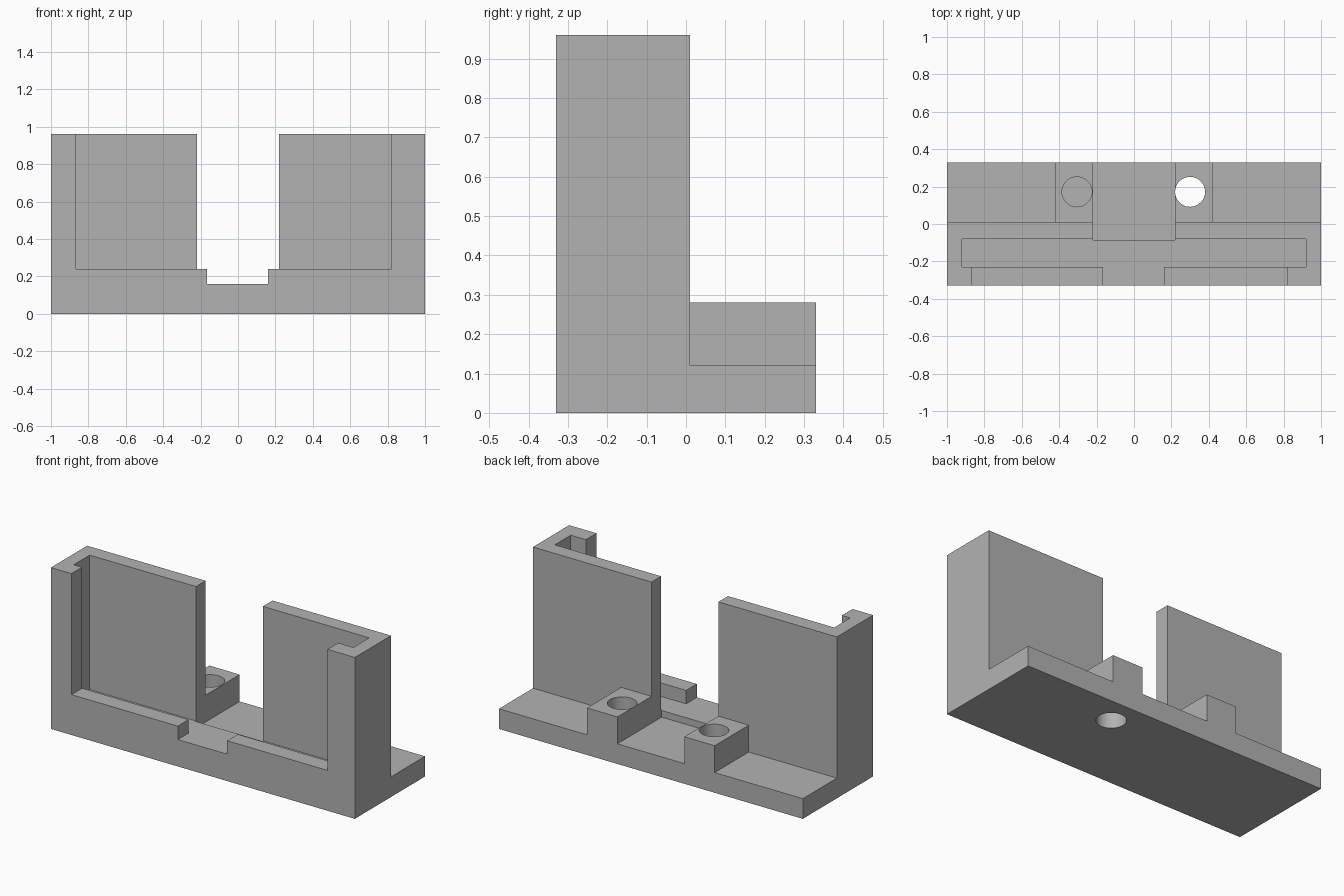
import bpy, bmesh

if "Cube" in bpy.data.objects:
    bpy.data.objects.remove(bpy.data.objects["Cube"], do_unlink=True)

grey = bpy.data.materials.new("plain grey")
grey.use_nodes = True
colour = (0.45, 0.45, 0.45, 1)
grey.diffuse_color = colour
grey.node_tree.nodes["Principled BSDF"].inputs["Base Color"].default_value = colour


def extrude_shape(name, points, direction):
    """Solid made by sweeping a closed outline along a direction."""
    bm = bmesh.new()
    face = bm.faces.new([bm.verts.new(p) for p in points])
    swept = bmesh.ops.extrude_face_region(bm, geom=[face])["geom"]
    verts = [v for v in swept if isinstance(v, bmesh.types.BMVert)]
    bmesh.ops.translate(bm, verts=verts, vec=direction)
    bmesh.ops.recalc_face_normals(bm, faces=bm.faces)
    mesh = bpy.data.meshes.new(name)
    bm.to_mesh(mesh)
    bm.free()
    mesh.materials.append(grey)
    obj = bpy.data.objects.new(name, mesh)
    bpy.context.collection.objects.link(obj)
    return obj


def box(name, x, y, z):
    outline = [(x[0], y[0], z[0]), (x[1], y[0], z[0]),
               (x[1], y[1], z[0]), (x[0], y[1], z[0])]
    return extrude_shape(name, outline, (0, 0, z[1] - z[0]))


def combine(target, tool, operation):
    """Apply a boolean and discard the tool object."""
    tool.hide_render = True
    mod = target.modifiers.new(operation.lower(), 'BOOLEAN')
    mod.operation, mod.solver, mod.object = operation, 'EXACT', tool
    bpy.context.view_layer.objects.active = target
    bpy.ops.object.modifier_apply(modifier=mod.name)
    bpy.data.objects.remove(tool, do_unlink=True)


front, back, wall_back = -0.33, 0.33, 0.01
height, flange_top, slot_floor, above = 0.96, 0.12, 0.16, 1.2

# L-shaped body: tall holder with a low flange behind
profile = [(front, 0), (back, 0), (back, flange_top),
           (wall_back, flange_top), (wall_back, height), (front, height)]
body = extrude_shape("holder_body", [(-1, y, z) for y, z in profile], (2, 0, 0))

# Slot, front window, front notch and the gap in the rear wall
cuts = {
    "slot_cutter": ((-0.92, 0.92), (-0.23, -0.08), (slot_floor, above)),
    "window_cutter": ((-0.865, 0.82), (-0.5, -0.2), (0.24, above)),
    "notch_cutter": ((-0.165, 0.16), (-0.5, -0.2), (slot_floor, above)),
    "gap_cutter": ((-0.22, 0.22), (-0.085, 0.06), (flange_top, above)),
}
for name, (x, y, z) in cuts.items():
    combine(body, box(name, x, y, z), 'DIFFERENCE')

# Screw blocks on the flange
for side in (-1, 1):
    x = sorted((0.22 * side, 0.42 * side))
    block = box("screw_block", x, (-0.03, back), (0.06, 0.28))
    combine(body, block, 'UNION')

# Screw holes: blind on the right, through on the left
for x, bottom in ((-0.305, 0.06), (0.3, -0.2)):
    bpy.ops.mesh.primitive_cylinder_add(
        vertices=48, radius=0.08, depth=0.5 - bottom,
        location=(x, 0.172, (0.5 + bottom) / 2))
    hole = bpy.context.object
    hole.name = "hole_cutter"
    hole.data.materials.append(grey)
    combine(body, hole, 'DIFFERENCE')

# Smooth hole walls, sharp everywhere else
bpy.ops.object.select_all(action='DESELECT')
body.select_set(True)
bpy.context.view_layer.objects.active = body
bpy.ops.object.shade_smooth_by_angle(angle=0.5)
